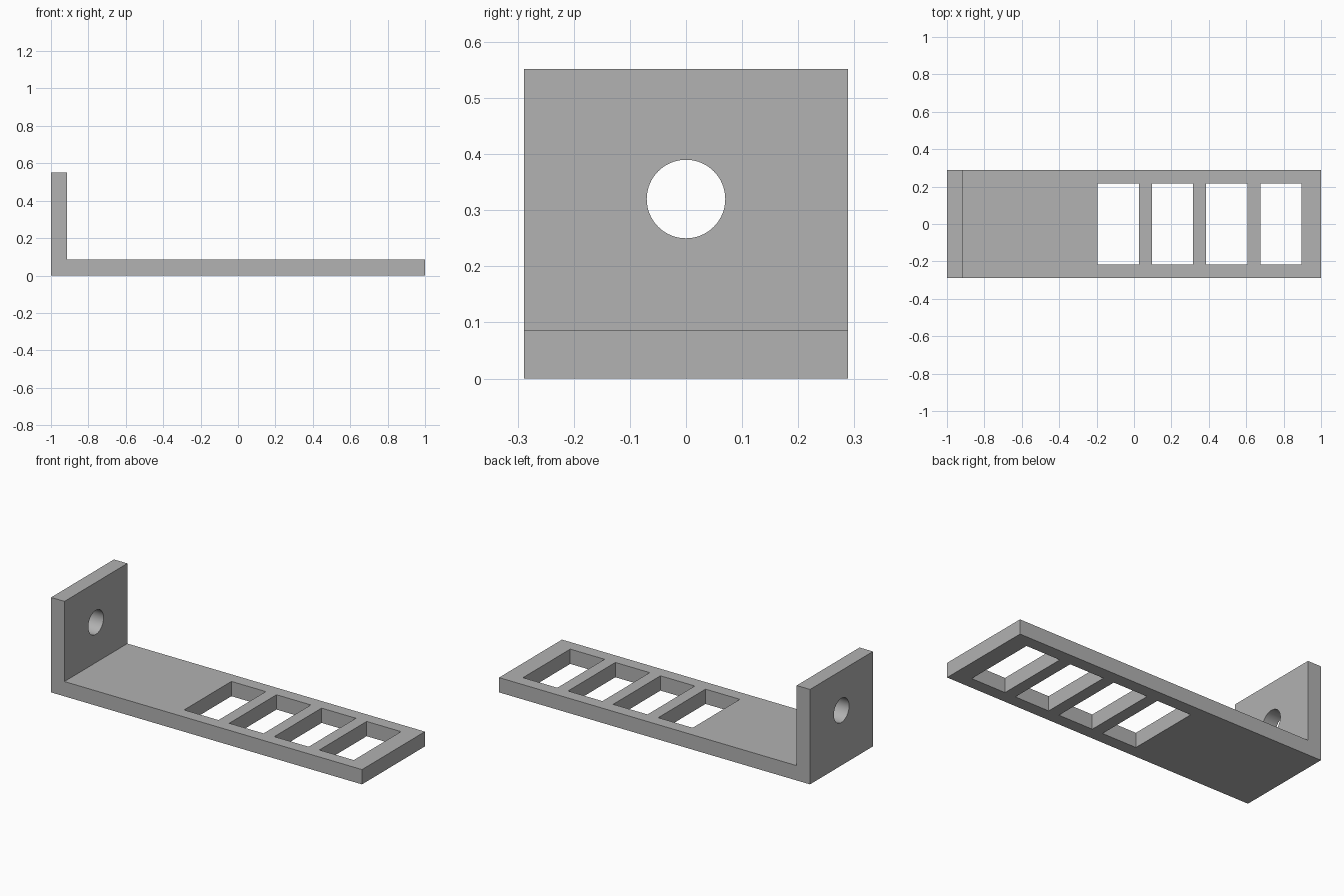
import bpy, bmesh, math
from mathutils import Matrix, Vector

if "Cube" in bpy.data.objects:
    bpy.data.objects.remove(bpy.data.objects["Cube"])

WIDTH, THICK, HEIGHT = 0.578, 0.086, 0.552

# Plain grey material
grey = bpy.data.materials.new("plain_grey")
grey.use_nodes = True
colour = (0.445, 0.445, 0.445, 1)
grey.diffuse_color = colour
grey.node_tree.nodes["Principled BSDF"].inputs["Base Color"].default_value = colour


def make_object(name, bm):
    bmesh.ops.recalc_face_normals(bm, faces=bm.faces)
    mesh = bpy.data.meshes.new(name)
    bm.to_mesh(mesh)
    bm.free()
    mesh.materials.append(grey)
    obj = bpy.data.objects.new(name, mesh)
    bpy.context.collection.objects.link(obj)
    return obj


def cut(target, cutter):
    cutter.hide_render = True
    mod = target.modifiers.new(cutter.name, 'BOOLEAN')
    mod.operation = 'DIFFERENCE'
    mod.solver = 'EXACT'
    mod.object = cutter
    bpy.context.view_layer.objects.active = target
    bpy.ops.object.modifier_apply(modifier=mod.name)
    bpy.data.objects.remove(cutter)


# L-shaped bracket: side profile extruded across the width
profile = [(-1, 0), (1, 0), (1, THICK), (-1 + THICK, THICK),
           (-1 + THICK, HEIGHT), (-1, HEIGHT)]
bm = bmesh.new()
face = bm.faces.new([bm.verts.new((x, -WIDTH / 2, z)) for x, z in profile])
swept = bmesh.ops.extrude_face_region(bm, geom=[face])
bmesh.ops.translate(bm, vec=(0, WIDTH, 0),
                    verts=[v for v in swept["geom"] if isinstance(v, bmesh.types.BMVert)])
bracket = make_object("bracket", bm)

# Four rectangular slots through the base
for i in range(4):
    bm = bmesh.new()
    place = Matrix.Translation((-0.084 + 0.29 * i, 0, THICK / 2))
    bmesh.ops.create_cube(bm, size=1, matrix=place @ Matrix.Diagonal((0.221, 0.434, 0.3, 1)))
    cut(bracket, make_object("slot_cutter", bm))

# Round hole through the upright
bm = bmesh.new()
place = Matrix.Translation((-1 + THICK / 2, 0, 0.32)) @ Matrix.Rotation(math.pi / 2, 4, 'Y')
bmesh.ops.create_cone(bm, cap_ends=True, segments=64, radius1=0.07, radius2=0.07,
                      depth=0.3, matrix=place)
cut(bracket, make_object("hole_cutter", bm))

# Smooth hole wall, crisp edges elsewhere
bpy.ops.object.select_all(action='DESELECT')
bracket.select_set(True)
bpy.context.view_layer.objects.active = bracket
bpy.ops.object.shade_smooth_by_angle(angle=math.radians(30))
